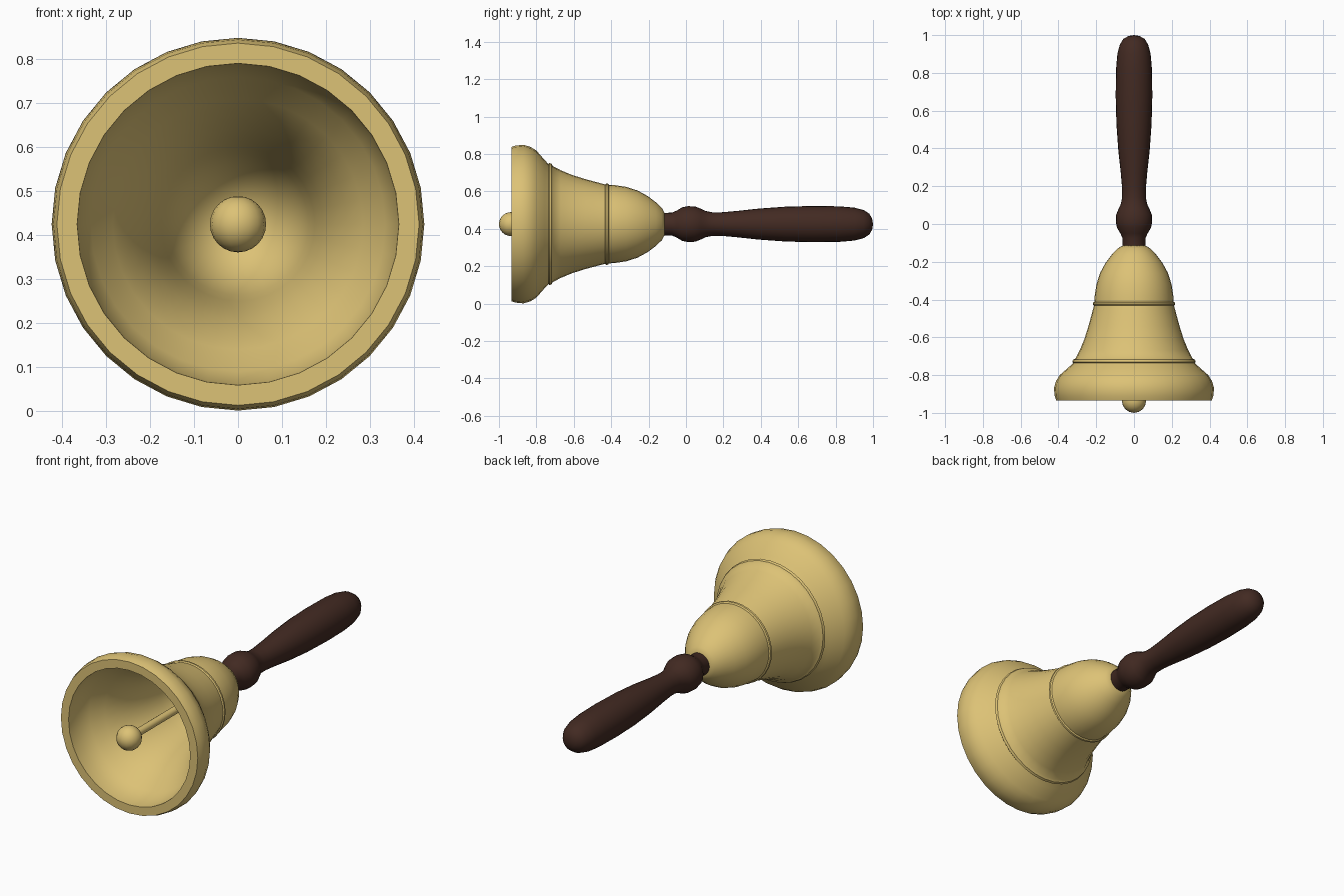
import bpy, bmesh, math

if "Cube" in bpy.data.objects:
    bpy.data.objects.remove(bpy.data.objects["Cube"])

AXIS_Z = 0.425


def material(name, color):
    m = bpy.data.materials.new(name)
    m.diffuse_color = color
    m.use_nodes = True
    m.node_tree.nodes["Principled BSDF"].inputs["Base Color"].default_value = m.diffuse_color
    return m


brass = material("brass", (0.72, 0.54, 0.18, 1))
wood = material("dark_wood", (0.055, 0.023, 0.016, 1))


def finish(obj, name, mat, angle):
    obj.name = name
    obj.data.materials.append(mat)
    bpy.ops.object.select_all(action='DESELECT')
    obj.select_set(True)
    bpy.context.view_layer.objects.active = obj
    bpy.ops.object.shade_smooth_by_angle(angle=math.radians(angle))


def lathe(name, profile, mat, segments=32, angle=40):
    """Turn (y, radius) points around the lengthwise axis."""
    bm = bmesh.new()
    verts = [bm.verts.new((0, y, AXIS_Z + r)) for y, r in profile]
    edges = [bm.edges.new(pair) for pair in zip(verts, verts[1:])]
    bmesh.ops.spin(bm, geom=verts + edges, cent=(0, 0, AXIS_Z), axis=(0, 1, 0),
                   angle=math.tau, steps=segments, use_duplicate=False)
    bmesh.ops.remove_doubles(bm, verts=bm.verts, dist=1e-4)
    bmesh.ops.recalc_face_normals(bm, faces=bm.faces)
    mesh = bpy.data.meshes.new(name)
    bm.to_mesh(mesh)
    bm.free()
    obj = bpy.data.objects.new(name, mesh)
    bpy.context.collection.objects.link(obj)
    finish(obj, name, mat, angle)


# Bell: outer skin with two bead rings, flat lip, then inner skin
outer = [(-0.115, 0), (-0.115, 0.06), (-0.128, 0.085), (-0.16, 0.116),
         (-0.205, 0.15), (-0.26, 0.18), (-0.32, 0.199), (-0.38, 0.208),
         (-0.412, 0.210), (-0.417, 0.217), (-0.427, 0.218), (-0.432, 0.212),
         (-0.47, 0.222), (-0.54, 0.241), (-0.61, 0.263), (-0.67, 0.288),
         (-0.712, 0.31), (-0.718, 0.322), (-0.73, 0.327), (-0.736, 0.321),
         (-0.755, 0.342), (-0.80, 0.393), (-0.83, 0.412), (-0.868, 0.424),
         (-0.91, 0.42), (-0.934, 0.412)]
inner = [(-0.934, 0.366), (-0.87, 0.363), (-0.80, 0.335), (-0.74, 0.285),
         (-0.67, 0.247), (-0.60, 0.217), (-0.51, 0.193), (-0.42, 0.175),
         (-0.33, 0.161), (-0.26, 0.138), (-0.20, 0.10), (-0.165, 0.05),
         (-0.158, 0)]
lathe("bell", outer + inner, brass)

# Clapper rod
lathe("clapper_rod", [(-0.15, 0), (-0.15, 0.02), (-0.92, 0.02), (-0.92, 0)],
      brass, 16)

# Clapper ball
bpy.ops.mesh.primitive_uv_sphere_add(segments=16, ring_count=12, radius=0.064,
                                     location=(0, -0.936, AXIS_Z))
finish(bpy.context.object, "clapper_ball", brass, 60)

# Turned handle with collar
lathe("handle", [(-0.13, 0), (-0.13, 0.06), (-0.075, 0.061), (-0.05, 0.072),
                 (-0.02, 0.09), (0.01, 0.096), (0.05, 0.094), (0.08, 0.082),
                 (0.105, 0.07), (0.14, 0.063), (0.19, 0.063), (0.27, 0.070),
                 (0.39, 0.083), (0.53, 0.093), (0.68, 0.097), (0.82, 0.095),
                 (0.90, 0.088), (0.95, 0.075), (0.98, 0.056), (0.995, 0.03),
                 (1.0, 0)], wood, 24, 60)
